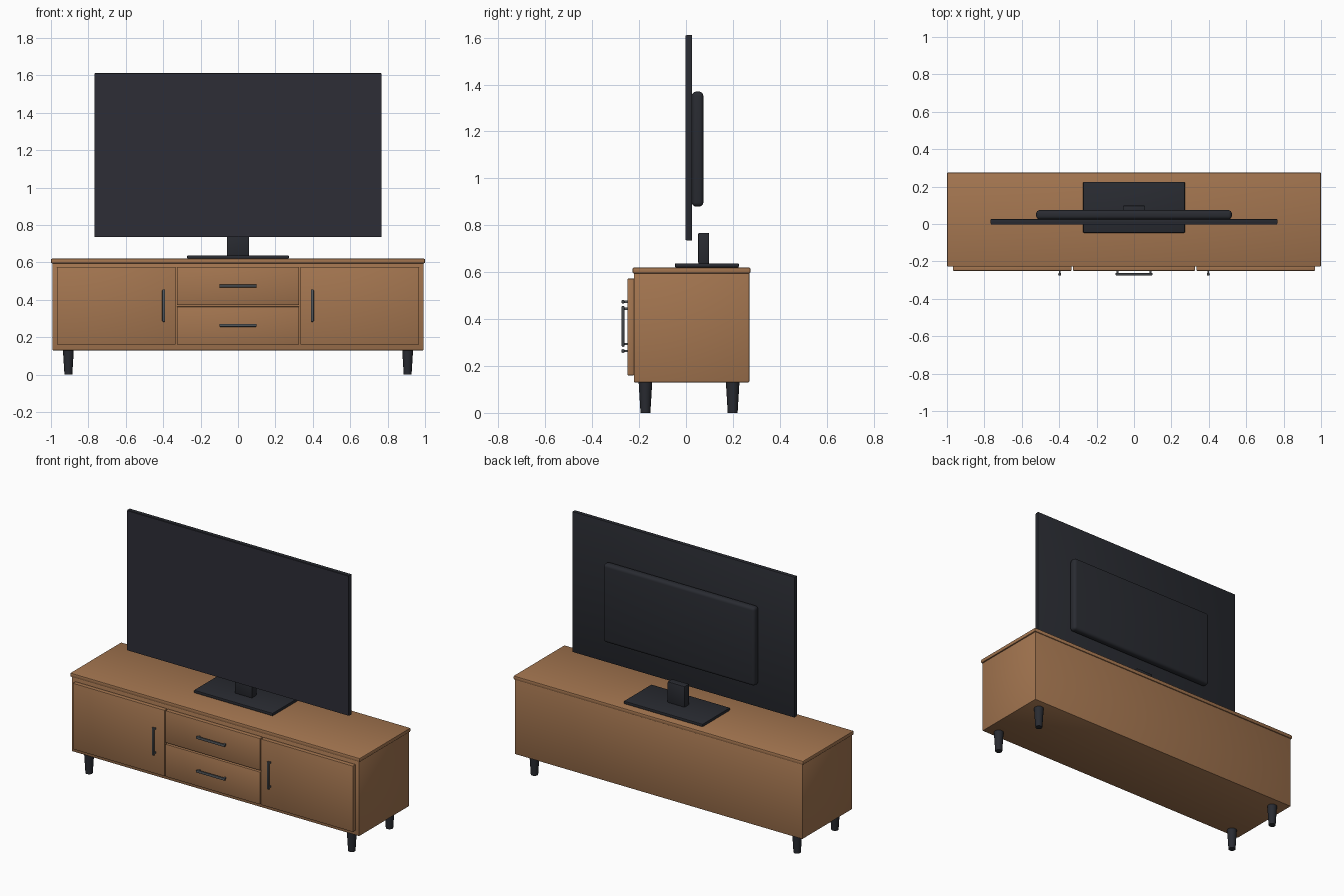
import bpy, math

if "Cube" in bpy.data.objects:
    bpy.data.objects.remove(bpy.data.objects["Cube"])


def material(name, rgb):
    m = bpy.data.materials.new(name)
    m.diffuse_color = (*rgb, 1)
    m.use_nodes = True
    m.node_tree.nodes["Principled BSDF"].inputs["Base Color"].default_value = m.diffuse_color
    return m


WOOD = material("warm wood", (0.37, 0.18, 0.08))
BLACK = material("black plastic", (0.022, 0.024, 0.031))
SCREEN = material("dark screen", (0.026, 0.026, 0.037))
METAL = material("grey metal", (0.09, 0.10, 0.11))


def finish(ob, name, mat, bevel=0, segments=2):
    ob.name = name
    ob.data.materials.append(mat)
    if bevel:
        b = ob.modifiers.new("bevel", 'BEVEL')
        b.width, b.segments = bevel, segments
        bpy.ops.object.modifier_apply(modifier=b.name)
    bpy.ops.object.shade_smooth_by_angle(angle=math.radians(35))
    return ob


def box(name, x, y, z, mat, bevel=0.004, segments=2):
    """Box from (min, max) ranges on each axis."""
    bpy.ops.mesh.primitive_cube_add(size=1, location=[(a + b) / 2 for a, b in (x, y, z)])
    ob = bpy.context.object
    ob.scale = [b - a for a, b in (x, y, z)]
    bpy.ops.object.transform_apply(location=False, rotation=False, scale=True)
    return finish(ob, name, mat, bevel, segments)


def handle(name, cx, cz, vertical):
    """Bar with two posts reaching back to the cabinet front."""
    def place(part, along, across, y, bevel):
        u = (cx + across[0], cx + across[1]) if vertical else (cx + along[0], cx + along[1])
        w = (cz + along[0], cz + along[1]) if vertical else (cz + across[0], cz + across[1])
        box(name + part, u, y, w, METAL, bevel)
    h = 0.087 if vertical else 0.1
    place("_bar", (-h, h), (-0.008, 0.008), (-0.275, -0.262), 0.005)
    for s in (-1, 1):
        c = s * (h - 0.012)
        place("_post", (c - 0.005, c + 0.005), (-0.005, 0.005), (-0.265, -0.248), 0)


# Cabinet
box("cabinet_body", (-0.993, 0.993), (-0.222, 0.27), (0.13, 0.597), WOOD)
box("cabinet_top", (-1, 1), (-0.228, 0.275), (0.595, 0.62), WOOD, 0.006)

# Doors with upright handles
for side, s in (("left", -1), ("right", 1)):
    box(side + "_door", sorted((s * 0.333, s * 0.968)), (-0.25, -0.221), (0.16, 0.573), WOOD)
    handle(side + "_door_handle", s * 0.397, 0.369, True)

# Drawers with level handles
for name, z, hz in (("upper_drawer", (0.372, 0.573), 0.474), ("lower_drawer", (0.16, 0.364), 0.264)):
    box(name, (-0.327, 0.327), (-0.25, -0.221), z, WOOD)
    handle(name + "_handle", 0, hz, False)

# Tapered legs
for x in (-0.907, 0.907):
    for y in (-0.173, 0.199):
        bpy.ops.mesh.primitive_cone_add(vertices=20, radius1=0.021, radius2=0.029,
                                        depth=0.131, location=(x, y, 0.0655))
        finish(bpy.context.object, "leg", BLACK)

# Television
box("tv_body", (-0.767, 0.767), (0.002, 0.026), (0.735, 1.612), BLACK, 0.003)
box("tv_screen", (-0.764, 0.764), (-0.002, 0.003), (0.738, 1.609), SCREEN, 0)
box("tv_back_housing", (-0.523, 0.523), (0.025, 0.074), (0.88, 1.37), BLACK, 0.018, 4)

# Television stand
box("stand_base", (-0.272, 0.272), (-0.047, 0.225), (0.62, 0.638), BLACK)
box("stand_neck", (-0.06, 0.06), (0.052, 0.099), (0.636, 0.768), BLACK, 0.006)
